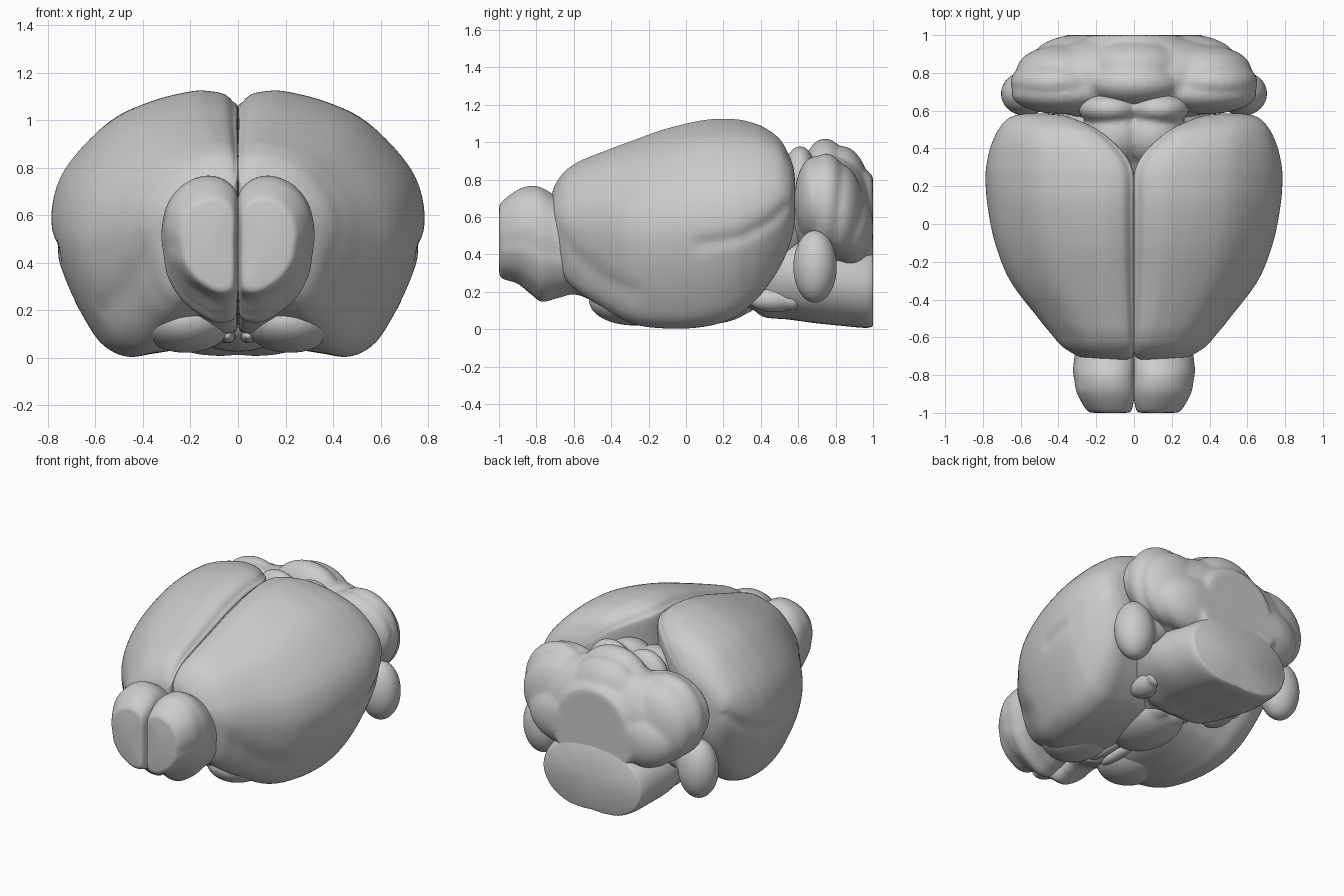
import bpy, bmesh, math
from mathutils import Vector, Matrix

if "Cube" in bpy.data.objects:
    bpy.data.objects.remove(bpy.data.objects["Cube"])


def spline(rows, n, closed=False):
    """Catmull-Rom interpolation through tuples of any length."""
    k, out = len(rows), []
    at = lambda i: Vector(rows[i % k] if closed else rows[min(max(i, 0), k - 1)])
    for i in range(k if closed else k - 1):
        a, b, c, d = at(i - 1), at(i), at(i + 1), at(i + 2)
        for j in range(n):
            t = j / n
            out.append(0.5 * (2 * b + (c - a) * t + (2 * a - 5 * b + 4 * c - d) * t * t
                              + (3 * b - a - 3 * c + d) * t ** 3))
    if not closed:
        out.append(at(k - 1))
    return out


def finish(name, bm, mirror=False, angle=50):
    bmesh.ops.recalc_face_normals(bm, faces=bm.faces)
    me = bpy.data.meshes.new(name)
    bm.to_mesh(me)
    bm.free()
    me.shade_smooth()
    me.set_sharp_from_angle(angle=math.radians(angle))
    ob = bpy.data.objects.new(name, me)
    bpy.context.collection.objects.link(ob)
    if mirror:
        m = ob.modifiers.new("mirror", 'MIRROR')
        m.use_mirror_merge = False
    return ob


def groove_depth(y, z, line, width, depth):
    """Smooth falloff around a polyline drawn in the side view."""
    p, best = Vector((y, z)), 9
    for a, b in zip(line, line[1:]):
        a, b = Vector(a), Vector(b)
        t = max(0, min(1, (p - a).dot(b - a) / (b - a).length_squared))
        best = min(best, (p - a.lerp(b, t)).length)
    return depth * math.exp(-(best / width) ** 2)


def loft(stations, section, grooves=(), ny=8, ns=6):
    """Stations are (y, inner x, outer x, bottom z, top z); section is in 0..1."""
    bm = bmesh.new()
    sec = spline(section, ns, True)
    rings = []
    for y, x0, x1, z0, z1 in spline(stations, ny):
        ring = []
        for u, v in sec:
            x, z = x0 + u * (x1 - x0), z0 + v * (z1 - z0)
            if u > 0.5:
                d = sum(groove_depth(y, z, *g) for g in grooves)
                c = Vector(((x0 + x1) / 2 - x, (z0 + z1) / 2 - z)).normalized() * d
                x, z = x + c.x, z + c.y
            ring.append(bm.verts.new((x, y, z)))
        rings.append(ring)
    n = len(sec)
    for a, b in zip(rings, rings[1:]):
        for i in range(n):
            bm.faces.new((a[i], a[(i + 1) % n], b[(i + 1) % n], b[i]))
    for r in (rings[0], rings[-1]):
        mid = bm.verts.new(sum((v.co for v in r), Vector()) / n)
        for i in range(n):
            bm.faces.new((r[i], r[(i + 1) % n], mid))
    return bm


def lobes(name, blobs, voxel=0.014, smooth=4):
    """Ellipsoids (x, y, z, rx, ry, rz) on both sides, cut flat at y = 1 and fused."""
    bm = bmesh.new()
    for x, y, z, rx, ry, rz in blobs:
        for s in ((1, -1) if x else (1,)):
            mat = Matrix.Translation((s * x, y, z)) @ Matrix.Diagonal((rx, ry, rz, 1))
            bmesh.ops.create_uvsphere(bm, u_segments=48, v_segments=32, radius=1, matrix=mat)
    for v in bm.verts:
        v.co.y = min(v.co.y, 1.0)
    ob = finish(name, bm)
    r = ob.modifiers.new("fuse", 'REMESH')
    r.mode, r.voxel_size, r.use_smooth_shade = 'VOXEL', voxel, True
    sm = ob.modifiers.new("soften", 'SMOOTH')
    sm.factor, sm.iterations = 0.5, smooth
    return ob


# Cerebral hemispheres
cortex_section = [(0, .5), (0, .8), (0, .93), (.03, .96), (.075, .988), (.15, 1), (.25, 1), (.45, .965),
                  (.65, .9), (.82, .79), (.95, .66), (1, .52), (.98, .39), (.92, .26),
                  (.83, .13), (.74, .04), (.62, 0), (.48, .012), (.32, .03), (.15, .05),
                  (.05, .09), (0, .17)]
cortex_stations = [(-.722, .06, .2, .52, .68), (-.705, .01, .29, .39, .76), (-.65, 0, .38, .275, .84),
                   (-.58, 0, .44, .205, .89), (-.5, 0, .505, .15, .925), (-.3, 0, .655, .035, 1.0),
                   (-.1, 0, .735, .005, 1.07), (.1, 0, .775, .015, 1.115), (.25, 0, .785, .06, 1.12),
                   (.34, .03, .775, .125, 1.105), (.42, .095, .755, .21, 1.075), (.5, .195, .72, .33, 1.015),
                   (.55, .30, .68, .44, .93), (.575, .38, .63, .53, .86), (.584, .45, .58, .62, .78)]
rhinal = [(.08, .45), (.3, .49), (.45, .57), (.54, .66)]
ventral = [(-.72, .55), (-.6, .4), (-.45, .27), (-.3, .2)]
finish("cerebral_hemispheres",
       loft(cortex_stations, cortex_section, [(rhinal, .035, .013), (ventral, .05, .012)]),
       mirror=True, angle=80)

# Olfactory bulbs with their stalks running back under the cortex
bulb_section = [(0, .5), (0, .83), (.15, .96), (.42, 1), (.72, .94), (.93, .8), (1, .62),
                (.97, .46), (.92, .32), (.76, .17), (.55, .07), (.3, 0), (.06, .02), (0, .15)]
bulb_stations = [(-1, .045, .21, .32, .64), (-.985, .015, .25, .275, .68), (-.9, 0, .3, .245, .745),
                 (-.83, 0, .315, .19, .765), (-.77, 0, .322, .15, .755), (-.68, 0, .315, .17, .7),
                 (-.58, 0, .33, .185, .62), (-.4, 0, .34, .11, .5), (-.25, 0, .3, .1, .4)]
finish("olfactory_bulbs", loft(bulb_stations, bulb_section), mirror=True, angle=80)

# Cerebellum: broad dome with shallow central and side folds, and a neck to the brainstem
lobes("cerebellum", [
    (0, .745, .785, .26, .13, .235), (0, .83, .73, .27, .15, .25), (0, .92, .6, .29, .15, .26),
    (.37, .69, .69, .28, .11, .235), (.40, .75, .67, .255, .13, .27),
    (.36, .82, .63, .26, .13, .255), (.27, .87, .54, .27, .135, .2),
    (0, .77, .62, .6, .235, .32), (0, .93, .47, .3, .2, .2)], smooth=9)

# Small side lobes hanging beside the brainstem
lobes("side_lobes", [(.575, .69, .335, .13, .117, .195), (.45, .69, .4, .15, .08, .1)], smooth=4)

# Midbrain: two pairs of rounded hills over a core
lobes("midbrain", [(.13, .61, .8, .165, .09, .18), (.1, .47, .74, .18, .18, .2),
                   (0, .42, .5, .42, .28, .34)], smooth=7)

# Brainstem, cut flat at the back
half = [(.5, .008), (.62, 0), (.78, .04), (.93, .2), (1, .45), (.96, .72), (.8, .93), (.6, 1)]
stem_section = half + [(1 - u, v) for u, v in reversed(half[1:])]
stem_stations = [(y, -w, w, z0, z1) for y, w, z0, z1 in [
    (.15, .18, .08, .4), (.33, .27, .11, .5), (.42, .34, .065, .55), (.55, .4, .052, .55),
    (.7, .42, .032, .5), (.85, .4, .017, .48), (.95, .38, .008, .46), (.99, .365, .012, .45),
    (1, .355, .025, .44)]]
finish("brainstem", loft(stem_stations, stem_section))

# Underside: hypothalamus bulge, olfactory tubercles, nerve roots and optic nerves
lobes("hypothalamus", [(0, .1, .16, .22, .27, .135), (.06, .3, .15, .08, .08, .07)])
lobes("olfactory_tubercles", [(.22, -.28, .155, .2, .24, .135)], smooth=3)
lobes("nerve_roots", [(.28, .47, .16, .08, .14, .07), (.3, .57, .16, .06, .05, .06)], smooth=2)
lobes("optic_nerves", [(.045, -.2, .09, .035, .16, .03)], voxel=.008, smooth=2)
